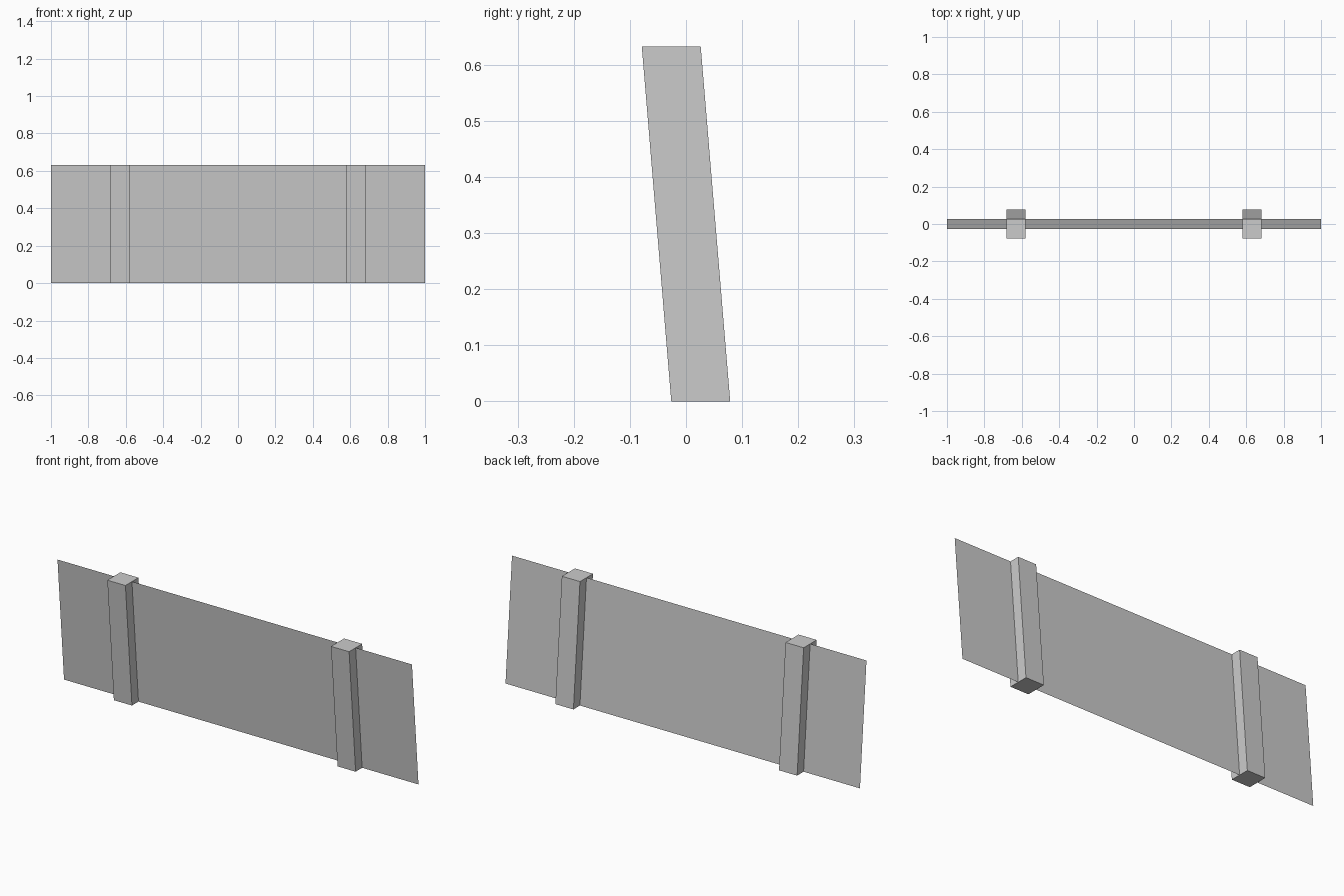
import bpy, bmesh
from mathutils import Matrix

if "Cube" in bpy.data.objects:
    bpy.data.objects.remove(bpy.data.objects["Cube"])

HEIGHT = 0.632
LEAN = -0.0525 / HEIGHT  # forward shift in y per unit of height


def leaning_part(name, build, size, x=0.0):
    """Unit shape scaled to size, leaned forward and stood on the ground."""
    bm = bmesh.new()
    build(bm)
    bmesh.ops.scale(bm, vec=size, verts=bm.verts)
    for v in bm.verts:
        v.co.y += LEAN * v.co.z
        v.co.x += x
        v.co.z += HEIGHT / 2
    mesh = bpy.data.meshes.new(name)
    bm.to_mesh(mesh)
    bm.free()
    obj = bpy.data.objects.new(name, mesh)
    bpy.context.collection.objects.link(obj)
    return obj


def cube(bm):
    bmesh.ops.create_cube(bm, size=1)


def upright_sheet(bm):
    bmesh.ops.create_grid(bm, x_segments=1, y_segments=1, size=0.5,
                          matrix=Matrix.Rotation(1.5707963, 4, 'X'))


# Thin leaning panel
leaning_part("panel", upright_sheet, (2.0, 1.0, HEIGHT))

# Two posts straddling the panel
for side, label in ((-1, "left"), (1, "right")):
    leaning_part(label + "_post", cube, (0.102, 0.105, HEIGHT), side * 0.631)
